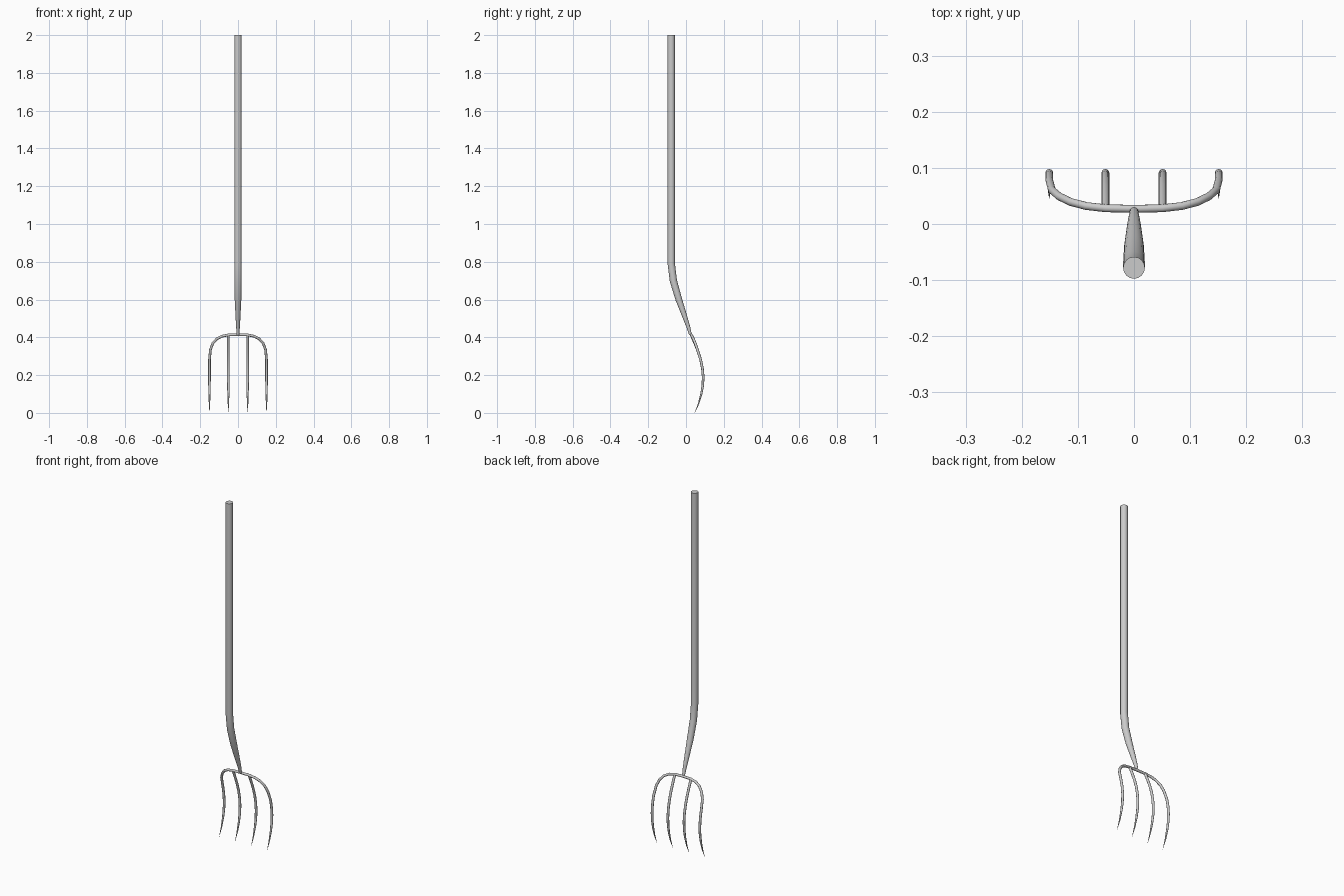
import bpy
from math import radians

if "Cube" in bpy.data.objects:
    bpy.data.objects.remove(bpy.data.objects["Cube"])


def tube(name, points, sides=12):
    """Round tube through (x, y, z, radius) points, with capped ends."""
    curve = bpy.data.curves.new(name, 'CURVE')
    curve.dimensions = '3D'
    curve.bevel_depth = 1.0
    curve.bevel_resolution = (sides - 4) // 2
    curve.use_fill_caps = True
    spline = curve.splines.new('POLY')
    spline.points.add(len(points) - 1)
    for p, (x, y, z, r) in zip(spline.points, points):
        p.co = (x, y, z, 1)
        p.radius = r
    obj = bpy.data.objects.new(name, curve)
    bpy.context.collection.objects.link(obj)
    bpy.ops.object.select_all(action='DESELECT')
    obj.select_set(True)
    bpy.context.view_layer.objects.active = obj
    bpy.ops.object.convert(target='MESH')
    bpy.ops.object.shade_smooth_by_angle(angle=radians(40))
    return bpy.context.object


# Handle: straight shaft, then a tapering bend down to the fork
tube("handle", [(0, y, z, r) for y, z, r in [
    (-0.078, 2.0, 0.0195), (-0.078, 0.79, 0.0195), (-0.067, 0.70, 0.0192),
    (-0.038, 0.60, 0.0175), (-0.003, 0.50, 0.0125), (0.014, 0.45, 0.0095),
    (0.023, 0.415, 0.0075)]], 16)

# Shared curved lower profile of the tines: y, z, radius
R = 0.007
lower = [(0.078, 0.28, R), (0.087, 0.235, R), (0.091, 0.19, R),
         (0.089, 0.145, 0.0065), (0.081, 0.10, 0.0055),
         (0.067, 0.05, 0.0035), (0.046, 0.0, 0.0004)]

# Inner tines
for side, s in (("left", -1), ("right", 1)):
    upper = [(0.028, 0.412, R), (0.044, 0.375, R), (0.064, 0.325, R)]
    tube("inner_tine_" + side, [(s * 0.051, *p) for p in upper + lower])

# Outer tines and crossbar: one continuous bent rod
half = [(0.05, 0.028, 0.413, R), (0.085, 0.032, 0.406, R),
        (0.112, 0.039, 0.392, R), (0.133, 0.049, 0.368, R),
        (0.146, 0.060, 0.335, R)]
half += [(0.151, *p) for p in lower]
mirrored = [(-x, y, z, r) for x, y, z, r in reversed(half)]
tube("outer_tines_and_crossbar", mirrored + [(0, 0.027, 0.414, R)] + half)
